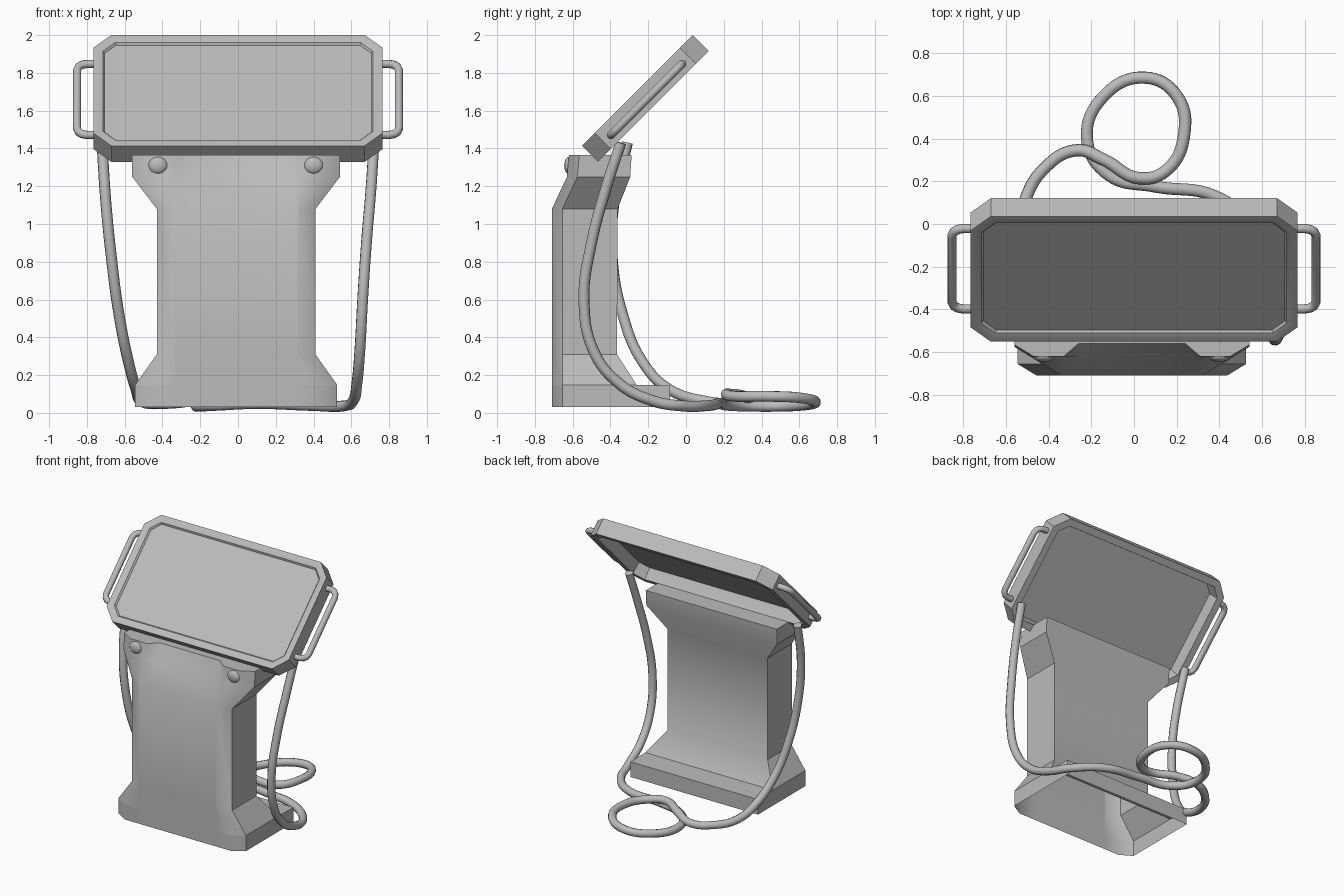
import bpy
import bmesh
from math import radians
from mathutils import Matrix, Vector

cube = bpy.data.objects.get("Cube")
if cube:
    bpy.data.objects.remove(cube, do_unlink=True)

grey = bpy.data.materials.new("plain_grey")
grey.use_nodes = True
grey.diffuse_color = (0.5, 0.5, 0.5, 1)
grey.node_tree.nodes["Principled BSDF"].inputs["Base Color"].default_value = (0.5, 0.5, 0.5, 1)

TILT = Matrix.Translation((0, -0.215, 1.665)) @ Matrix.Rotation(radians(45), 4, 'X')


def add_object(name, mesh, matrix=Matrix(), angle=33):
    ob = bpy.data.objects.new(name, mesh)
    bpy.context.collection.objects.link(ob)
    ob.matrix_world = matrix
    mesh.materials.clear()
    mesh.materials.append(grey)
    bpy.ops.object.select_all(action='DESELECT')
    ob.select_set(True)
    bpy.context.view_layer.objects.active = ob
    bpy.ops.object.shade_smooth_by_angle(angle=radians(angle))
    return ob


def loft(name, rings, closed=False, cap_first=False, cap_last=False, matrix=Matrix()):
    """Skin equal-length rings of points; closed joins the last ring to the first."""
    bm = bmesh.new()
    loops = [[bm.verts.new(p) for p in ring] for ring in rings]
    pairs = list(zip(loops, loops[1:]))
    if closed:
        pairs.append((loops[-1], loops[0]))
    n = len(loops[0])
    for a, b in pairs:
        for i in range(n):
            j = (i + 1) % n
            bm.faces.new((a[i], a[j], b[j], b[i]))
    if cap_first:
        bm.faces.new(loops[0][::-1])
    if cap_last:
        bm.faces.new(loops[-1])
    bmesh.ops.recalc_face_normals(bm, faces=bm.faces)
    mesh = bpy.data.meshes.new(name)
    bm.to_mesh(mesh)
    bm.free()
    return add_object(name, mesh, matrix)


def tube(name, points, radius, smooth=True, matrix=Matrix()):
    """Round tube through the points, as a mesh."""
    curve = bpy.data.curves.new(name + "_path", 'CURVE')
    curve.dimensions = '3D'
    curve.bevel_depth = radius
    curve.bevel_resolution = 3
    curve.resolution_u = 8
    curve.use_fill_caps = True
    spline = curve.splines.new('BEZIER' if smooth else 'POLY')
    if smooth:
        spline.bezier_points.add(len(points) - 1)
        for bp, p in zip(spline.bezier_points, points):
            bp.co = p
            bp.handle_left_type = bp.handle_right_type = 'AUTO'
    else:
        spline.points.add(len(points) - 1)
        for sp, p in zip(spline.points, points):
            sp.co = (*p, 1)
    temp = bpy.data.objects.new(name + "_temp", curve)
    bpy.context.collection.objects.link(temp)
    deps = bpy.context.evaluated_depsgraph_get()
    mesh = bpy.data.meshes.new_from_object(temp.evaluated_get(deps))
    bpy.data.objects.remove(temp, do_unlink=True)
    return add_object(name, mesh, matrix, 50)


def octagon(inset, w):
    """Outline of the display with cut corners, moved inwards by inset."""
    x, y, c = 0.765 - inset, 0.415 - inset, 0.095 - inset * 0.586
    quarter = [(x, y - c), (x - c, y)]
    right = [(a, -b) for a, b in quarter[::-1]] + quarter
    return [Vector((a, b, w)) for a, b in right] + [Vector((-a, b, w)) for a, b in right[::-1]]


def section(z, w, front, back, recess=0.0):
    """Stand cross-section: cut front corners and a set-back middle."""
    half = [(w, back), (w, front + 0.055), (w - 0.09, front),
            (0.32, front), (0.25, front + recess)]
    ring = half + [(-x, y) for x, y in half[::-1]]
    return [Vector((x - 0.01, y, z)) for x, y in ring]


# Display: frame ring with a rounded front lip, and the thin panel inside it
frame_profile = [(0, -0.06), (0, 0.06), (0.03, 0.06), (0.05, 0.054),
                 (0.065, 0.035), (0.06, 0.02), (0.05, -0.06)]
loft("display_frame", [octagon(i, w) for i, w in frame_profile], closed=True, matrix=TILT)
loft("display_panel", [octagon(0.058, 0.028), octagon(0.058, 0.042)],
     cap_first=True, cap_last=True, matrix=TILT)

# Side handles
for side, label in ((1, "left"), (-1, "right")):
    half = [(0.74, 0.266), (0.80, 0.266), (0.825, 0.26), (0.843, 0.245), (0.852, 0.22)]
    path = half + [(x, -y) for x, y in half[::-1]]
    tube(label + "_handle", [(side * x, y, -0.008) for x, y in path], 0.022, False, TILT)

# Stand: waisted shell, open underneath, with a shallow foot at the back
loft("stand", [
    section(0.03, 0.535, -0.71, -0.085),
    section(0.145, 0.535, -0.71, -0.085),
    section(0.148, 0.535, -0.71, -0.262),
    section(0.31, 0.42, -0.71, -0.365),
    section(1.08, 0.42, -0.71, -0.362),
    section(1.25, 0.55, -0.63, -0.295, 0.01),
    section(1.365, 0.55, -0.62, -0.288, 0.06),
], cap_last=True)

# Round knobs on the stand's upper corners
for side, label in ((1, "left"), (-1, "right")):
    bm = bmesh.new()
    bmesh.ops.create_uvsphere(bm, u_segments=24, v_segments=12, radius=0.05)
    mesh = bpy.data.meshes.new(label + "_knob")
    bm.to_mesh(mesh)
    bm.free()
    add_object(label + "_knob", mesh,
               Matrix.Translation((side * 0.412 - 0.012, -0.62, 1.31)) @ Matrix.Diagonal((1, 0.5, 0.9, 1)))

# Cable: one run from the display's left, round a loop on the floor, to its right
tube("cable", [
    (0.72, -0.345, 1.43), (0.705, -0.42, 1.2), (0.68, -0.5, 0.9), (0.66, -0.54, 0.6),
    (0.645, -0.49, 0.33), (0.63, -0.36, 0.16), (0.61, -0.18, 0.065), (0.56, -0.02, 0.037),
    (0.38, 0.13, 0.04), (0.1, 0.175, 0.05), (-0.12, 0.23, 0.04), (-0.22, 0.4, 0.035),
    (-0.14, 0.6, 0.04), (0.05, 0.685, 0.058), (0.2, 0.6, 0.08), (0.235, 0.42, 0.088),
    (0.15, 0.25, 0.088), (0.02, 0.215, 0.1), (-0.14, 0.3, 0.09), (-0.27, 0.345, 0.06),
    (-0.42, 0.26, 0.05), (-0.51, 0.11, 0.06), (-0.54, -0.09, 0.125), (-0.58, -0.23, 0.27),
    (-0.63, -0.335, 0.52), (-0.67, -0.39, 0.82), (-0.7, -0.38, 1.12), (-0.72, -0.31, 1.43),
], 0.029)
